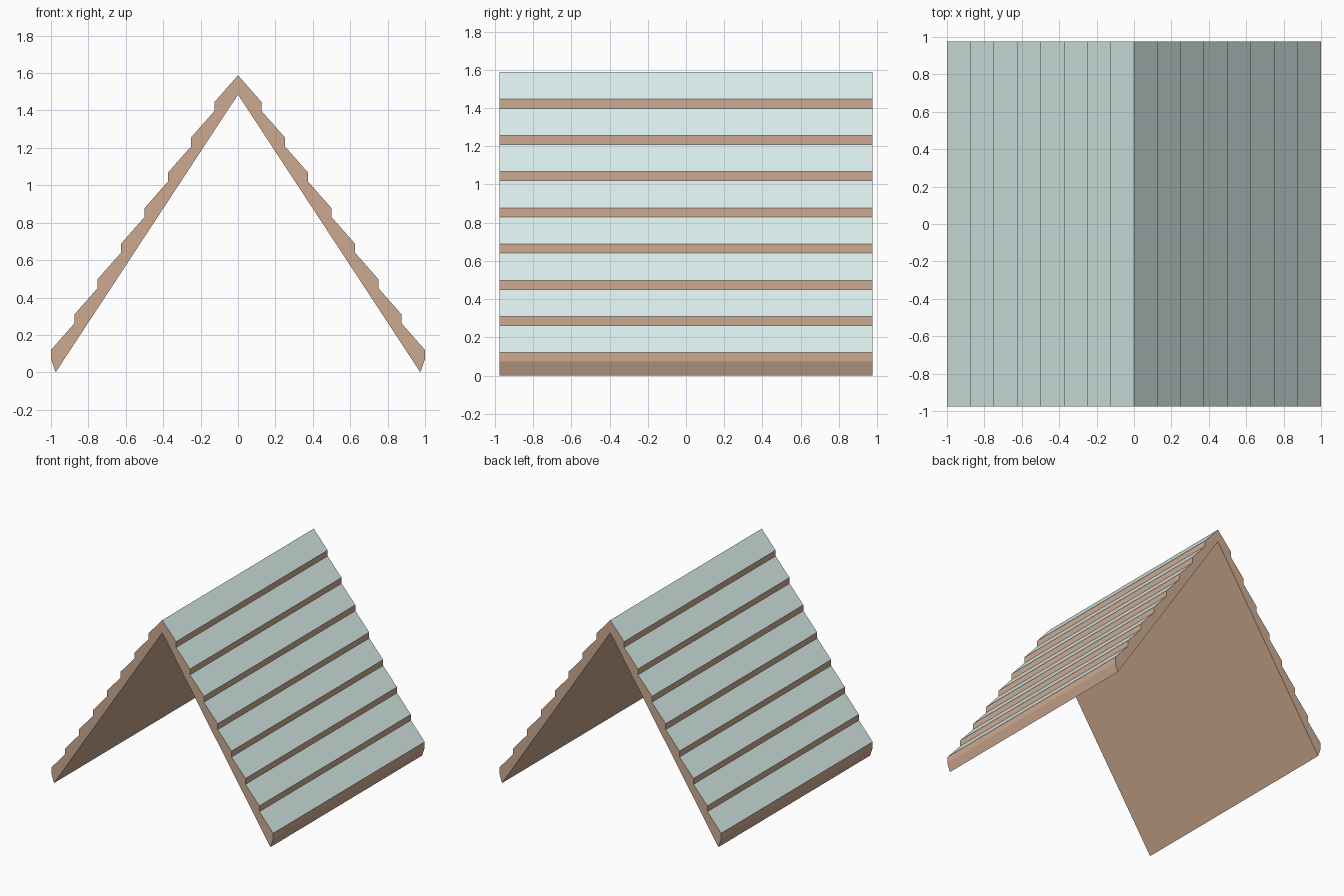
import bpy, bmesh

if "Cube" in bpy.data.objects:
    bpy.data.objects.remove(bpy.data.objects["Cube"])

HALF_DEPTH = 0.975
ROWS = 8
RUN = 1.0 / ROWS      # horizontal width of one shingle row
TOP = 1.588           # outer ridge height
INNER_TOP = 1.485     # inner ridge height
SLOPE_DROP = 0.142    # fall along one shingle
LIP = 0.0475          # vertical edge of one shingle


def material(name, color):
    mat = bpy.data.materials.new(name)
    mat.diffuse_color = (*color, 1)
    mat.use_nodes = True
    mat.node_tree.nodes["Principled BSDF"].inputs["Base Color"].default_value = mat.diffuse_color
    return mat


wood = material("wood", (0.61, 0.40, 0.28))
shingle = material("pale_shingle", (0.69, 0.84, 0.82))

# Stepped outer edge of the right slope, ridge to eave
right = []
z = TOP
for i in range(1, ROWS + 1):
    z -= SLOPE_DROP
    right.append((i * RUN, z))
    z -= LIP
    right.append((i * RUN, z))
right.append((0.975, 0.0))

# Whole gable profile: ridge, right side, inner ridge, mirrored left side
left = [(-x, h) for x, h in reversed(right)]
profile = [(0, TOP)] + right + [(0, INNER_TOP)] + left

# Extrude the profile along y
bm = bmesh.new()
front = bm.faces.new([bm.verts.new((x, -HALF_DEPTH, h)) for x, h in profile])
ext = bmesh.ops.extrude_face_region(bm, geom=[front], use_keep_orig=True)
moved = [g for g in ext["geom"] if isinstance(g, bmesh.types.BMVert)]
bmesh.ops.translate(bm, verts=moved, vec=(0, 2 * HALF_DEPTH, 0))
bmesh.ops.recalc_face_normals(bm, faces=bm.faces[:])

# Upward shingle faces are pale, everything else is wood
for f in bm.faces:
    f.material_index = 1 if f.normal.z > 0.3 else 0

mesh = bpy.data.meshes.new("gable_roof")
bm.to_mesh(mesh)
bm.free()
mesh.materials.append(wood)
mesh.materials.append(shingle)
roof = bpy.data.objects.new("gable_roof", mesh)
bpy.context.collection.objects.link(roof)
